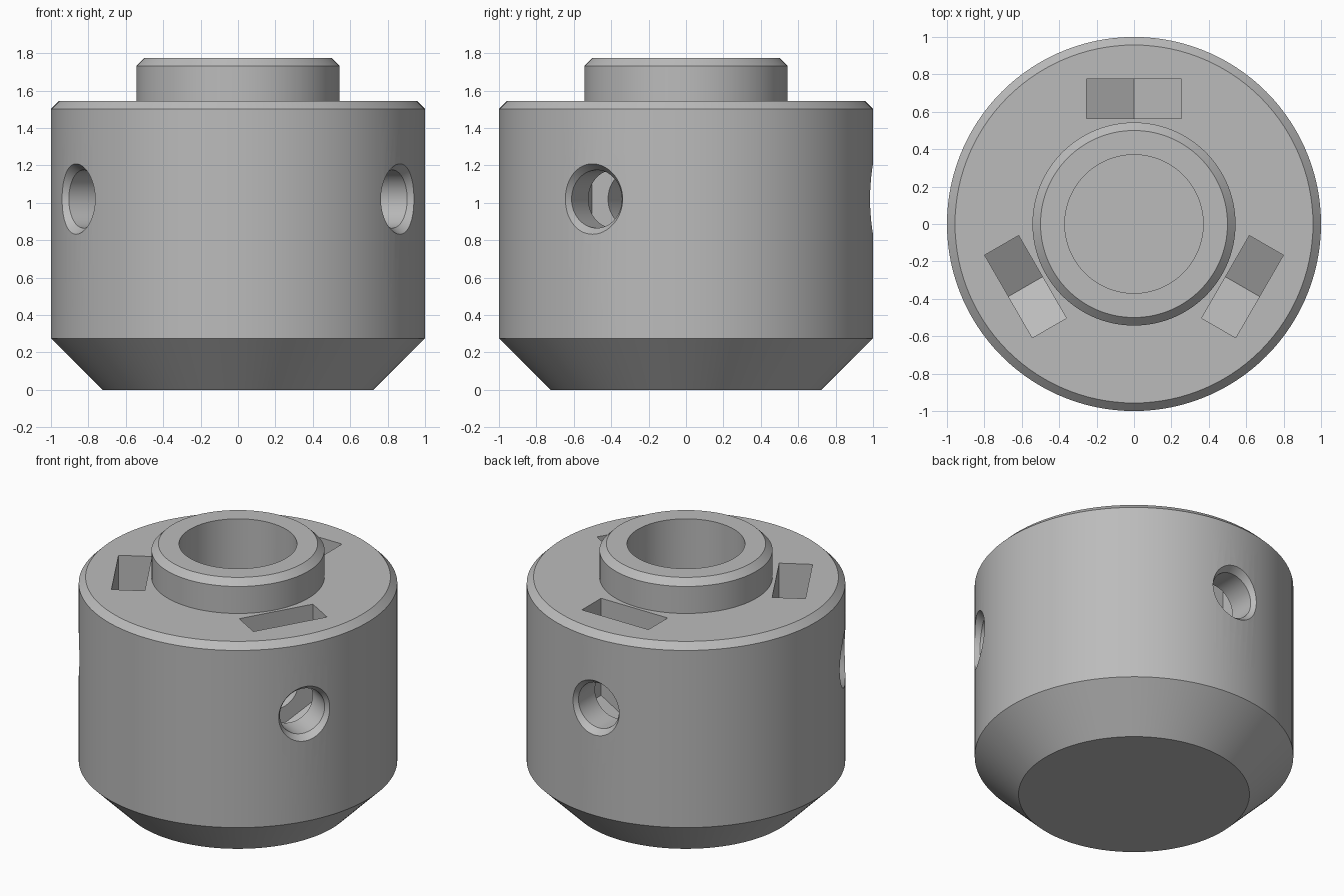
import bpy, bmesh
from math import radians, cos, sin, pi
from mathutils import Matrix

if "Cube" in bpy.data.objects:
    bpy.data.objects.remove(bpy.data.objects["Cube"])

SEGMENTS = 120
SCREW_Z = 1.02
NUT_HALF = 0.255                      # half width across the nut's flats
NUT_SIDE = NUT_HALF / cos(radians(30))  # side length equals corner radius

grey = bpy.data.materials.new("grey")
grey.use_nodes = True
grey.diffuse_color = (0.5, 0.5, 0.5, 1)
grey.node_tree.nodes["Principled BSDF"].inputs["Base Color"].default_value = (0.5, 0.5, 0.5, 1)


def make_object(name, bm):
    bmesh.ops.recalc_face_normals(bm, faces=bm.faces)
    mesh = bpy.data.meshes.new(name)
    bm.to_mesh(mesh)
    bm.free()
    mesh.materials.append(grey)
    obj = bpy.data.objects.new(name, mesh)
    bpy.context.collection.objects.link(obj)
    return obj


def lathe(name, profile):
    """Revolve (radius, height) points about z and cap both ends."""
    bm = bmesh.new()
    rings = []
    for r, z in profile:
        rings.append([bm.verts.new((r * cos(2 * pi * i / SEGMENTS),
                                    r * sin(2 * pi * i / SEGMENTS), z))
                      for i in range(SEGMENTS)])
    for a, b in zip(rings, rings[1:]):
        for i in range(SEGMENTS):
            j = (i + 1) % SEGMENTS
            bm.faces.new((a[i], a[j], b[j], b[i]))
    bm.faces.new(rings[0])
    bm.faces.new(rings[-1])
    return make_object(name, bm)


def nut_slot():
    """Upright slot with a pointed hexagonal floor, facing +x."""
    outline = [(-NUT_HALF, 1.8), (-NUT_HALF, SCREW_Z - NUT_SIDE / 2),
               (0, SCREW_Z - NUT_SIDE),
               (NUT_HALF, SCREW_Z - NUT_SIDE / 2), (NUT_HALF, 1.8)]
    bm = bmesh.new()
    face = bm.faces.new([bm.verts.new((0.565, y, z)) for y, z in outline])
    out = bmesh.ops.extrude_face_region(bm, geom=[face])
    verts = [g for g in out["geom"] if isinstance(g, bmesh.types.BMVert)]
    bmesh.ops.translate(bm, verts=verts, vec=(0.21, 0, 0))
    return make_object("nut_slot_cutter", bm)


def screw_hole():
    """Radial hole with a countersunk mouth, along +x."""
    hole = lathe("screw_hole_cutter", [(0.155, 0.2), (0.155, 0.955),
                                       (0.187, 0.998), (0.22, 1.043)])
    hole.data.transform(Matrix.Translation((0, 0, SCREW_Z)) @ Matrix.Rotation(pi / 2, 4, "Y"))
    return hole


# Turned body with collar and blind bore
body = lathe("collar_body", [
    (0.725, 0), (1, 0.275), (1, 1.502), (0.957, 1.545),
    (0.543, 1.545), (0.543, 1.732), (0.5, 1.775),
    (0.37, 1.775), (0.37, 0.28)])

# Three nut slots and screw holes, evenly spaced
for angle in (90, 210, 330):
    for cutter in (nut_slot(), screw_hole()):
        cutter.data.transform(Matrix.Rotation(radians(angle), 4, "Z"))
        cutter.hide_render = True
        bpy.context.view_layer.objects.active = body
        cut = body.modifiers.new("cut", "BOOLEAN")
        cut.operation = "DIFFERENCE"
        cut.solver = "EXACT"
        cut.object = cutter
        bpy.ops.object.modifier_apply(modifier=cut.name)
        bpy.data.objects.remove(cutter)

# Smooth round surfaces, keep machined edges sharp
bpy.ops.object.select_all(action="DESELECT")
body.select_set(True)
bpy.context.view_layer.objects.active = body
bpy.ops.object.shade_smooth_by_angle(angle=radians(25))
